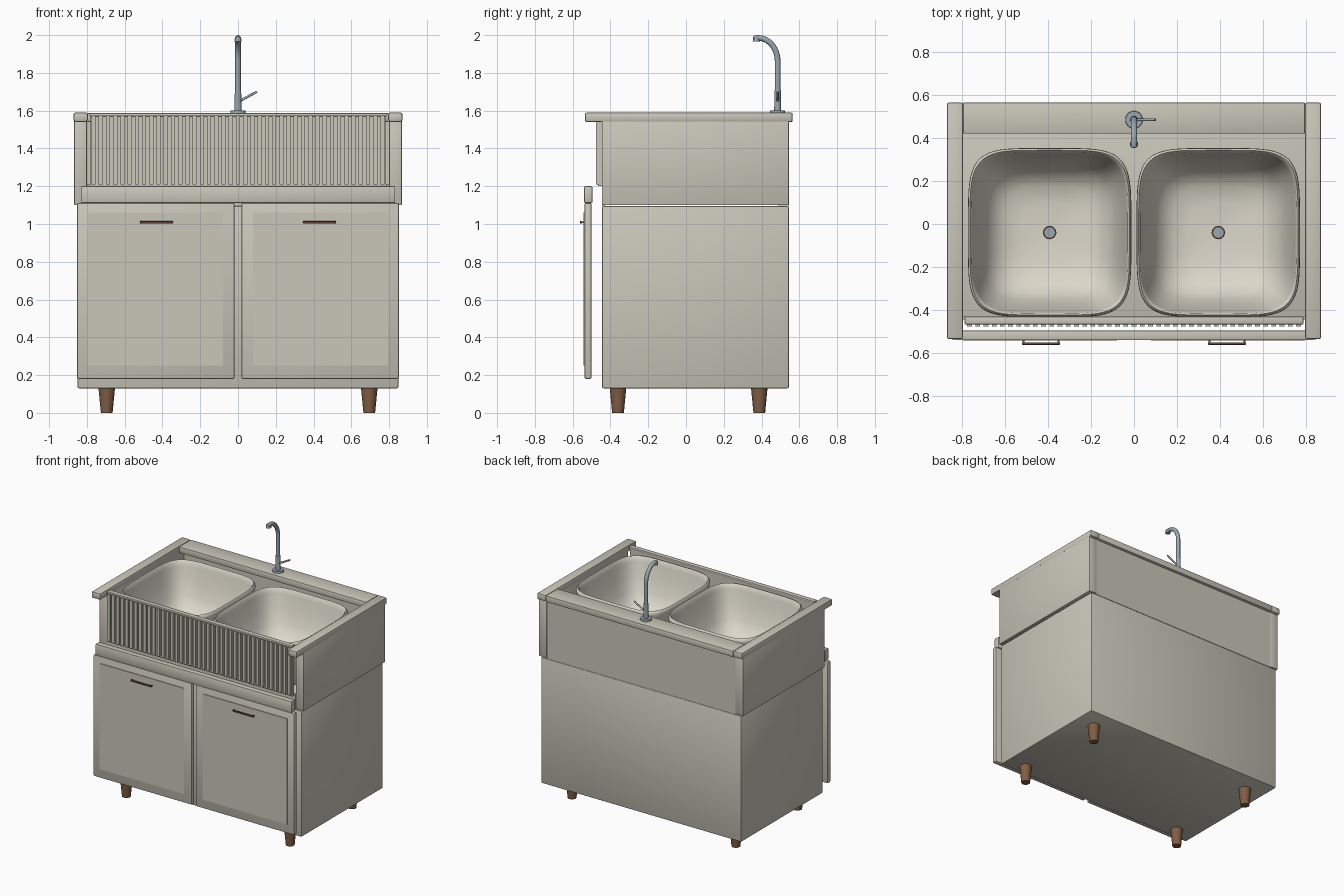
import bpy, bmesh, math
from mathutils import Vector

if "Cube" in bpy.data.objects:
    bpy.data.objects.remove(bpy.data.objects["Cube"], do_unlink=True)


def material(name, rgb):
    m = bpy.data.materials.new(name)
    m.use_nodes = True
    m.diffuse_color = (*rgb, 1)
    m.node_tree.nodes["Principled BSDF"].inputs["Base Color"].default_value = (*rgb, 1)
    return m


STONE = material("warm grey stone", (0.59, 0.57, 0.49))
CERAMIC = material("cream ceramic", (0.71, 0.68, 0.59))
WOOD = material("brown wood", (0.22, 0.11, 0.06))
BRONZE = material("dark bronze", (0.13, 0.06, 0.04))
STEEL = material("blue grey steel", (0.33, 0.39, 0.44))


def finish(bm, name, mat, smooth=True):
    bmesh.ops.recalc_face_normals(bm, faces=bm.faces)
    me = bpy.data.meshes.new(name)
    bm.to_mesh(me)
    bm.free()
    me.materials.append(mat)
    ob = bpy.data.objects.new(name, me)
    bpy.context.collection.objects.link(ob)
    if smooth:
        bpy.ops.object.select_all(action="DESELECT")
        ob.select_set(True)
        bpy.context.view_layer.objects.active = ob
        bpy.ops.object.shade_smooth_by_angle(angle=math.radians(40))
    return ob


def box(name, xs, ys, zs, mat=STONE, bevel=0.0):
    """Box from ranges along each axis, optionally with rounded edges."""
    bm = bmesh.new()
    bmesh.ops.create_cube(bm, size=1)
    for v in bm.verts:
        v.co = [r[0] if c < 0 else r[1] for c, r in zip(v.co, (xs, ys, zs))]
    if bevel:
        bmesh.ops.bevel(bm, geom=bm.edges[:], offset=bevel, segments=2,
                        profile=0.5, affect="EDGES")
    return finish(bm, name, mat, bevel > 0)


def side_box(name, side, xs, ys, zs, mat=STONE, bevel=0.0):
    xs = sorted(side * x for x in xs)
    return box(name, xs, ys, zs, mat, bevel)


def cone(name, base, top, r1, r2, mat, segments=24):
    """Cylinder or cone between two points."""
    base, top = Vector(base), Vector(top)
    d = top - base
    bm = bmesh.new()
    bmesh.ops.create_cone(bm, cap_ends=True, segments=segments, radius1=r1,
                          radius2=r2, depth=d.length)
    turn = d.to_track_quat("Z", "Y")
    for v in bm.verts:
        v.co = turn @ v.co + (base + top) / 2
    return finish(bm, name, mat)


def basin(name, cx, cy):
    """Closed bowl: rounded-square rings lofted along an in-and-out profile."""
    profile = [(0.08, 1.19), (0.35, 1.195), (0.55, 1.21), (0.70, 1.25), (0.80, 1.32),
               (0.88, 1.42), (0.94, 1.52), (0.955, 1.55), (0.975, 1.56), (0.995, 1.55),
               (1.0, 1.535), (0.98, 1.50), (0.92, 1.36), (0.84, 1.24), (0.70, 1.16),
               (0.50, 1.12), (0.08, 1.11)]
    n = 64
    bm = bmesh.new()
    rings = []
    for s, z in profile:
        power = 2 / (2.5 + 2.3 * s)
        ring = []
        for i in range(n):
            a = math.tau * i / n
            c, d = math.cos(a), math.sin(a)
            ring.append(bm.verts.new((
                cx + 0.38 * s * math.copysign(abs(c) ** power, c),
                cy + 0.393 * s * math.copysign(abs(d) ** power, d), z)))
        rings.append(ring)
    for a, b in zip(rings, rings[1:]):
        for i in range(n):
            j = (i + 1) % n
            bm.faces.new((a[i], a[j], b[j], b[i]))
    bm.faces.new(rings[0])
    bm.faces.new(rings[-1])
    return finish(bm, name, CERAMIC)


# Cabinet body and sink surround
box("cabinet_body", (-0.85, 0.85), (-0.445, 0.545), (0.13, 1.095), bevel=0.008)
box("surround_back", (-0.8, 0.8), (0.49, 0.543), (1.095, 1.55))
box("back_cap", (-0.795, 0.795), (0.42, 0.565), (1.54, 1.588), bevel=0.006)
box("surround_front_apron", (-0.8, 0.8), (-0.445, -0.43), (1.095, 1.21))

# Ribbed front panel
box("ribbed_panel_back", (-0.78, 0.78), (-0.46, -0.433), (1.2, 1.575))
box("ribbed_panel_top", (-0.787, 0.787), (-0.467, -0.43), (1.57, 1.587), bevel=0.005)
box("ribbed_panel_bottom", (-0.787, 0.787), (-0.467, -0.433), (1.2, 1.213), bevel=0.004)
RIBS = 41
for i in range(RIBS):
    x = -0.765 + 1.53 * i / (RIBS - 1)
    box("rib", (x - 0.011, x + 0.011), (-0.477, -0.455), (1.21, 1.575))

# Ledge above the doors
box("door_ledge", (-0.832, 0.832), (-0.54, -0.495), (1.112, 1.2), bevel=0.006)

for side, label in ((-1, "right"), (1, "left")):
    # Surround sides
    side_box(label + "_surround_side", side, (0.8, 0.867), (-0.445, 0.545), (1.1, 1.55),
             bevel=0.004)
    side_box(label + "_side_cap", side, (0.795, 0.87), (-0.535, 0.565), (1.54, 1.59),
             bevel=0.01)

    # Doors with raised centre panels and bar handles
    side_box(label + "_door", side, (0.018, 0.852), (-0.537, -0.5), (0.18, 1.112),
             bevel=0.008)
    side_box(label + "_door_panel", side, (0.08, 0.795), (-0.542, -0.535), (0.25, 1.06))
    side_box(label + "_handle_bar", side, (0.345, 0.52), (-0.562, -0.551), (1.003, 1.015),
             BRONZE, 0.003)
    for x in (0.351, 0.514):
        side_box(label + "_handle_post", side, (x - 0.005, x + 0.005), (-0.555, -0.54),
                 (1.004, 1.014), BRONZE)

    # Tapered feet
    for y, end in ((-0.36, "front"), (0.388, "back")):
        cone(f"{end}_{label}_foot", (side * 0.695, y, 0), (side * 0.695, y, 0.135),
             0.031, 0.044, WOOD)

    # Basin and drain
    x = side * 0.392
    basin(label + "_basin", x, -0.04)
    cone(label + "_drain_ring", (x, -0.04, 1.185), (x, -0.04, 1.198), 0.031, 0.031, BRONZE)
    cone(label + "_drain", (x, -0.04, 1.186), (x, -0.04, 1.201), 0.024, 0.024, STEEL)

# Tap
TY = 0.485
cone("tap_flange", (0, TY, 1.585), (0, TY, 1.602), 0.041, 0.039, STEEL, 32)
cone("tap_body", (0, TY, 1.6), (0, TY, 1.71), 0.018, 0.017, STEEL)
cone("tap_lever", (0.01, TY, 1.652), (0.1, TY, 1.7), 0.007, 0.006, STEEL, 12)

curve = bpy.data.curves.new("tap_spout", "CURVE")
curve.dimensions = "3D"
curve.bevel_depth = 0.015
curve.bevel_resolution = 4
curve.use_fill_caps = True
path = [(TY, 1.7)]
for i in range(13):
    a = math.radians(95) * i / 12
    path.append((0.382 + 0.103 * math.cos(a), 1.863 + 0.122 * math.sin(a)))
path.append((0.36, 1.981))
spline = curve.splines.new("POLY")
spline.points.add(len(path) - 1)
for p, (y, z) in zip(spline.points, path):
    p.co = (0, y, z, 1)
    p.radius = 1
spline.use_smooth = True
curve.materials.append(STEEL)
spout = bpy.data.objects.new("tap_spout", curve)
bpy.context.collection.objects.link(spout)
cone("tap_nozzle", (0, 0.372, 1.966), (0, 0.372, 1.99), 0.019, 0.016, STEEL)
